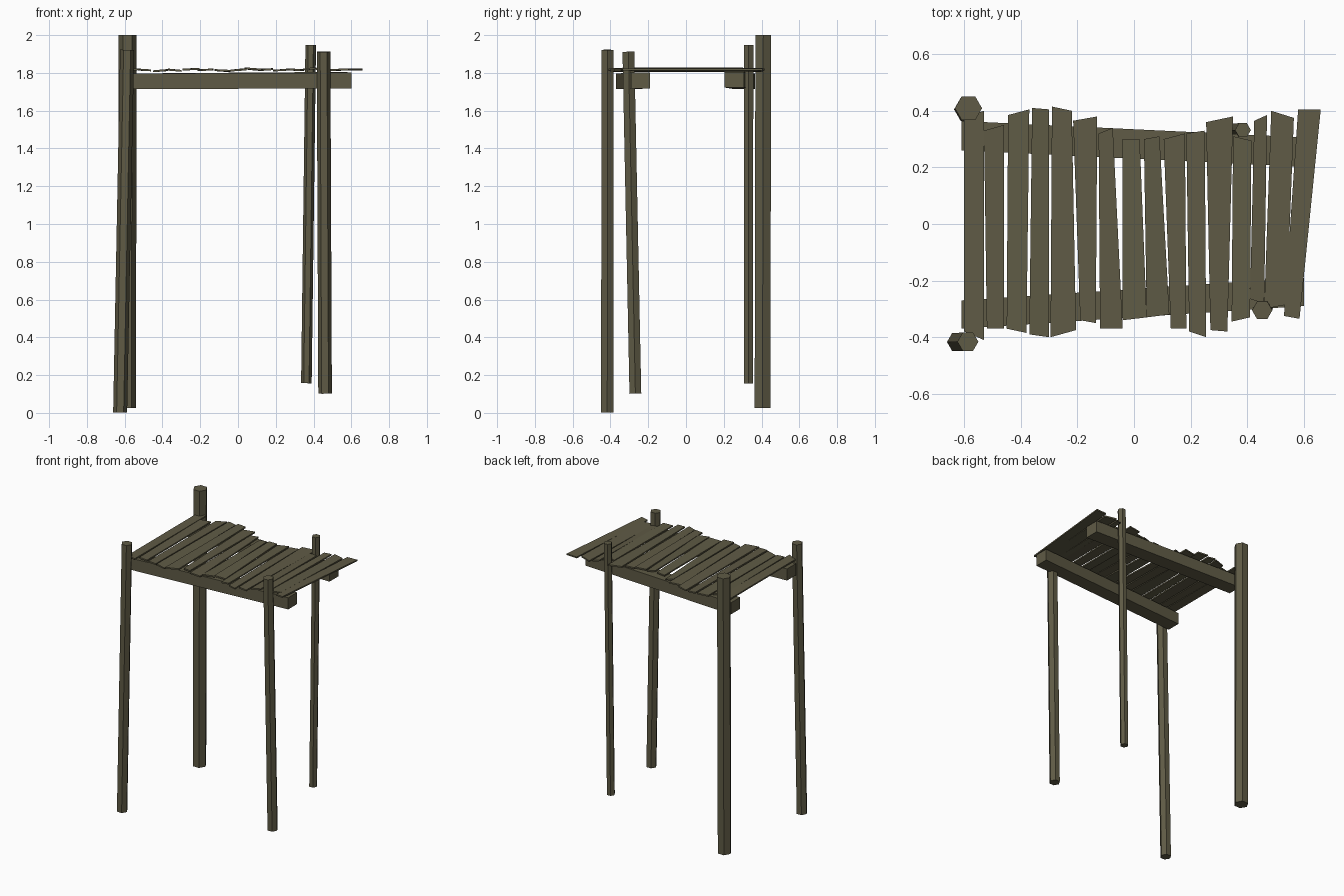
import bpy
import bmesh
from math import cos, sin, tau
from mathutils import Vector

default_cube = bpy.data.objects.get("Cube")
if default_cube:
    bpy.data.objects.remove(default_cube, do_unlink=True)

# One weathered wood colour for everything
wood = bpy.data.materials.new("weathered_wood")
wood.use_nodes = True
colour = (0.115, 0.104, 0.06, 1)
wood.diffuse_color = colour
shader = next(n for n in wood.node_tree.nodes if n.type == "BSDF_PRINCIPLED")
shader.inputs["Base Color"].default_value = colour
shader.inputs["Roughness"].default_value = 0.9


def prism(name, start_ring, end_ring):
    """Solid joining two matching rings of points, capped at both ends."""
    bm = bmesh.new()
    start = [bm.verts.new(p) for p in start_ring]
    end = [bm.verts.new(p) for p in end_ring]
    count = len(start)
    bm.faces.new(start)
    bm.faces.new(end)
    for i in range(count):
        j = (i + 1) % count
        bm.faces.new((start[i], start[j], end[j], end[i]))
    bmesh.ops.recalc_face_normals(bm, faces=bm.faces)
    mesh = bpy.data.meshes.new(name)
    bm.to_mesh(mesh)
    bm.free()
    mesh.materials.append(wood)
    obj = bpy.data.objects.new(name, mesh)
    bpy.context.collection.objects.link(obj)
    return obj


def post(name, bottom, top, radius):
    """Leaning six-sided pole whose ends are cut square to its axis."""
    bottom, top = Vector(bottom), Vector(top)
    turn = Vector((0, 0, 1)).rotation_difference(top - bottom)
    ring = [turn @ Vector((radius * cos(tau * i / 6), radius * sin(tau * i / 6), 0))
            for i in range(6)]
    prism(name, [bottom + p for p in ring], [top + p for p in ring])


def beam(name, left_end, right_end, width, height):
    """Squared timber running between two end centres."""
    rings = []
    for centre in (left_end, right_end):
        corners = ((-1, -1), (1, -1), (1, 1), (-1, 1))
        rings.append([Vector(centre) + Vector((0, a * width / 2, b * height / 2))
                      for a, b in corners])
    prism(name, *rings)


def board(name, back, front, level, roll, thickness=0.01):
    """Plank with uneven ends; each end is (x left, x right, y left, y right) in hundredths."""
    rings = []
    for x_left, x_right, y_left, y_right in (back, front):
        left = Vector((x_left / 100, y_left / 100, level - roll))
        right = Vector((x_right / 100, y_right / 100, level + roll))
        lift = Vector((0, 0, thickness))
        rings.append([left, right, right + lift, left + lift])
    prism(name, *rings)


# Corner posts
post("back_right_post", (-0.588, 0.405, 0.025), (-0.585, 0.409, 2.0), 0.048)
post("front_right_post", (-0.624, -0.417, 0.002), (-0.587, -0.416, 1.922), 0.037)
post("front_left_post", (0.461, -0.268, 0.102), (0.453, -0.305, 1.912), 0.036)
post("back_left_post", (0.362, 0.331, 0.157), (0.385, 0.332, 1.948), 0.028)

# Two beams carrying the deck
beam("front_beam", (-0.61, -0.32, 1.755), (0.6, -0.24, 1.76), 0.1, 0.083)
beam("back_beam", (-0.61, 0.312, 1.755), (0.58, 0.255, 1.764), 0.104, 0.083)

# Uneven deck boards, from the right side to the left: back end, front end
boards = [
    ((-60, -53, 38, 40), (-60, -53, -38, -41)),
    ((-53, -46, 33, 35), (-52, -46, -37, -37)),
    ((-44.5, -37, 38.5, 40.5), (-45, -38, -37, -38.5)),
    ((-36, -30, 41, 40.5), (-37, -30, -39, -40)),
    ((-29, -22, 41.5, 40), (-29.5, -20.5, -40, -37.5)),
    ((-21.5, -13, 36.5, 38), (-19, -13.5, -34, -35)),
    ((-12.5, -7.5, 32, 34), (-12, -4, -37, -37)),
    ((-4, 2, 30, 30), (-4, 4.5, -34, -33)),
    ((3.5, 9, 30, 31), (4.5, 12.5, -33, -32)),
    ((10.5, 18, 30, 32), (13, 18.5, -37, -37)),
    ((18.5, 25, 32, 33), (19.5, 25.5, -38, -40)),
    ((25.5, 35, 36, 38), (27, 33, -37.5, -38)),
    ((35, 41.5, 31, 29.5), (34.5, 41, -34.5, -33)),
    ((42.5, 47, 36.5, 38.5), (41, 46, -26.5, -28)),
    ((48.5, 56.5, 40, 37.5), (46, 54, -30, -28.5)),
    ((58, 66, 40.5, 40.5), (53, 58.5, -32.5, -33.5)),
]
levels = (1.813, 1.81, 1.806, 1.808)
rolls = (0.001, -0.002, 0.003, -0.003, 0.002)
for i, (back, front) in enumerate(boards):
    level = levels[i % len(levels)] + 0.005 * i / len(boards)
    board(f"deck_board_{i + 1}", back, front, level, rolls[i % len(rolls)])
